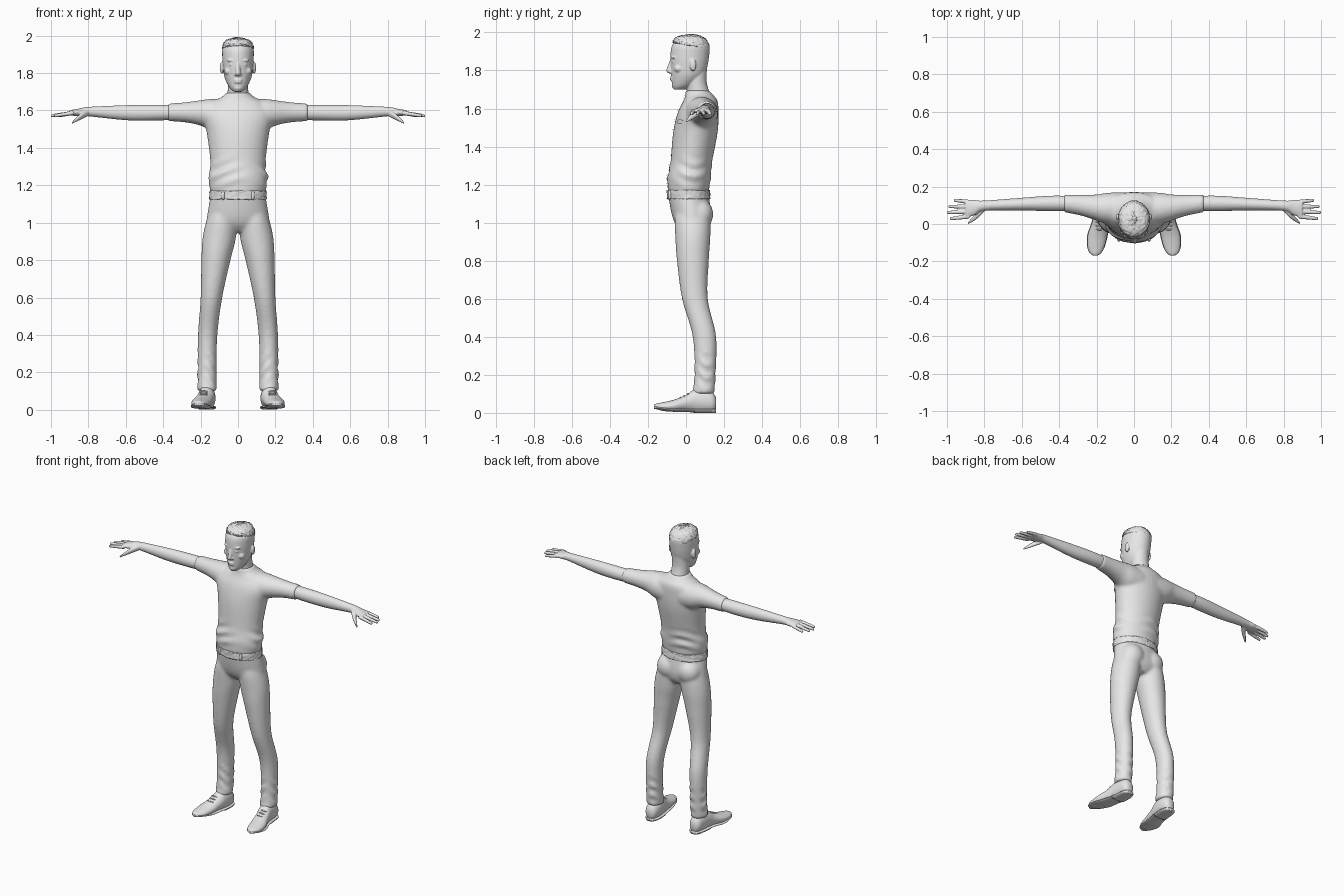
import bpy, bmesh, math, random
from mathutils import Vector, Matrix

random.seed(4)
if "Cube" in bpy.data.objects:
    bpy.data.objects.remove(bpy.data.objects["Cube"])

# One plain grey for the whole figure
GREY = bpy.data.materials.new("light grey")
GREY.use_nodes = True
GREY.diffuse_color = (.8, .8, .8, 1)
GREY.node_tree.nodes["Principled BSDF"].inputs["Base Color"].default_value = GREY.diffuse_color


def spline(rows, steps):
    """Smooth interpolation through the section rows."""
    rows = [Vector(row) for row in rows]
    for i, (here, ahead) in enumerate(zip(rows, rows[1:])):
        before, after = rows[max(i - 1, 0)], rows[min(i + 2, len(rows) - 1)]
        leave, arrive = (ahead - before) / 2, (after - here) / 2
        for k in range(steps):
            t = k / steps
            ease = t * t * (3 - 2 * t)
            yield here.lerp(ahead, ease) + leave * t * (1 - t) ** 2 - arrive * t * t * (1 - t)
    yield rows[-1]


def loft(bm, rows, axis="z", mirror=False, fold=None, steps=4, sides=32):
    """Rows hold position, two centres and two radii; fold is (low, high, depth)."""
    order = {"x": "xyz", "y": "yxz", "z": "zxy"}[axis]
    for sign in ((1, -1) if mirror else (1,)):
        rings = []
        for position, across, along, width, depth in spline(rows, steps):
            ring = []
            for k in range(sides):
                angle = math.tau * k / sides
                grow = 0
                if fold and fold[0] < position < fold[1]:
                    fade = math.sin(math.pi * (position - fold[0]) / (fold[1] - fold[0]))
                    wave = math.sin(position * 95 + 3 * math.sin(2 * angle + 1))
                    grow = fold[2] * fade * wave * math.cos(1.5 * angle) ** 2
                point = Vector()
                for letter, value in zip(order, (position,
                                                 across + (width + grow) * math.cos(angle),
                                                 along + (depth + grow) * math.sin(angle))):
                    setattr(point, letter, value)
                point.x *= sign
                point.z = max(point.z, 0)
                ring.append(bm.verts.new(point))
            rings.append(ring)
        for low, high in zip(rings, rings[1:]):
            for k in range(sides):
                n = (k + 1) % sides
                bm.faces.new((low[k], low[n], high[n], high[k]))
        bm.faces.new(rings[0][::-1])
        bm.faces.new(rings[-1])


def trunk(bm, rows, **options):
    """Upright loft on the centre line: height, depth centre, half width, half depth."""
    loft(bm, [(height, 0, centre, width, depth) for height, centre, width, depth in rows], **options)


def ball(bm, place, size):
    """Ellipsoid, repeated on the other side when off the centre line."""
    for sign in ((1, -1) if place[0] else (1,)):
        move = Matrix.Translation((sign * place[0], place[1], place[2]))
        bmesh.ops.create_uvsphere(bm, u_segments=20, v_segments=12, radius=1,
                                  matrix=move @ Matrix.Diagonal((*size, 1)))


def roughen(bm, depth):
    for vert in bm.verts:
        vert.co += Vector([random.uniform(-depth, depth) for axis in "xyz"])


def finish(name, bm, voxel=0, smooth=0):
    bmesh.ops.recalc_face_normals(bm, faces=bm.faces)
    mesh = bpy.data.meshes.new(name)
    bm.to_mesh(mesh)
    bm.free()
    part = bpy.data.objects.new(name, mesh)
    bpy.context.collection.objects.link(part)
    mesh.materials.append(GREY)
    mesh.shade_smooth()
    if voxel:
        blend = part.modifiers.new("blend", "REMESH")
        blend.mode, blend.voxel_size, blend.use_smooth_shade = "VOXEL", voxel, True
        soften = part.modifiers.new("soften", "SMOOTH")
        soften.factor, soften.iterations = 0.5, smooth
    return part


# Shirt: torso and short sleeves blended together
bm = bmesh.new()
trunk(bm, [(1.16, .012, .147, .108), (1.24, .017, .158, .114), (1.32, .028, .148, .11),
           (1.48, .05, .167, .117), (1.58, .064, .19, .107), (1.64, .076, .15, .09),
           (1.67, .07, .09, .074), (1.695, .06, .064, .062)], fold=(1.17, 1.36, .008), steps=8)
loft(bm, [(.06, .085, 1.57, .085, .09), (.14, .083, 1.577, .084, .085),
          (.2, .088, 1.587, .07, .068), (.28, .1, 1.59, .056, .054),
          (.375, .11, 1.59, .047, .047)], axis="x", mirror=True)
shirt = finish("shirt", bm, voxel=.009, smooth=6)


def plate(name, centre, half, slant=0, oval=False):
    """Thin front plate laid on the shirt."""
    bm = bmesh.new()
    bmesh.ops.create_grid(bm, x_segments=8, y_segments=40, size=1)
    for vert in bm.verts:
        across, up, _ = vert.co
        if oval:
            across *= math.sqrt(max(.02, 1 - up * up))
        vert.co = (centre[0] + half[0] * across + slant * up, -.3, centre[1] + half[1] * up)
    lay = finish(name, bm).modifiers.new("lay", "SHRINKWRAP")
    lay.target, lay.wrap_method, lay.wrap_mode = shirt, "PROJECT", "ABOVE_SURFACE"
    lay.use_project_y, lay.offset = True, .005


plate("front_zip", (0, 1.425), (.004, .245), slant=-.007)
plate("chest_patch", (.12, 1.53), (.03, .012), oval=True)

# Trousers: hips, seat and legs blended together
bm = bmesh.new()
trunk(bm, [(1.15, .012, .146, .106), (1.05, .028, .163, .105), (.99, .035, .165, .09), (.95, .04, .11, .06)])
loft(bm, [(1.1, .075, .025, .06, .07), (1.02, .086, .033, .08, .093), (.92, .1, .036, .089, .092),
          (.8, .118, .036, .078, .084), (.6, .142, .047, .058, .068), (.4, .162, .097, .052, .062),
          (.2, .165, .1, .05, .056), (.1, .165, .09, .052, .06)],
     mirror=True, fold=(.09, .34, .008), steps=10)
ball(bm, (.075, .072, 1.045), (.078, .072, .08))
finish("trousers", bm, voxel=.009, smooth=8)

# Belt with a rough woven surface, and its loops
bm = bmesh.new()
trunk(bm, [(1.125, .014, .153, .114), (1.17, .012, .152, .113)], steps=8, sides=72)
roughen(bm, .0025)
finish("belt", bm)
bm = bmesh.new()
for x, y in ((.08, -.084), (0, .118)):
    ball(bm, (x, y, 1.147), (.009, .01, .026))
finish("belt_loops", bm)

# Arms with hands, fingers and thumbs
bm = bmesh.new()
loft(bm, [(.34, .11, 1.59, .04, .04), (.45, .11, 1.588, .041, .042), (.6, .106, 1.588, .034, .04),
          (.8, .098, 1.594, .027, .025), (.85, .088, 1.59, .04, .02), (.9, .08, 1.587, .049, .014)],
     axis="x", mirror=True)
for i in range(4):
    root, tip, reach = .04 + .026 * i, .03 + .032 * i, 1 - .011 * (i - 1.2) ** 2
    loft(bm, [(.88, root, 1.587, .012, .012), (reach - .012, tip, 1.573, .009, .009),
              (reach, tip, 1.57, .004, .004)], axis="x", mirror=True, sides=12)
loft(bm, [(.8, .085, 1.588, .018, .018), (.84, .045, 1.568, .018, .017), (.888, .004, 1.533, .006, .006)],
     axis="x", mirror=True, sides=16)
finish("arms", bm, voxel=.0045, smooth=2)

# Neck and skull
bm = bmesh.new()
trunk(bm, [(1.64, .072, .066, .064), (1.69, .063, .056, .058), (1.75, .055, .055, .053), (1.84, .055, .055, .058)])
trunk(bm, [(1.7, -.035, .022, .03), (1.72, -.018, .044, .055), (1.76, .004, .066, .08), (1.8, .014, .077, .093),
           (1.88, .02, .084, .102), (1.94, .025, .079, .094), (1.98, .025, .03, .035)])
# Nose, nostrils, lips, chin, brows, cheeks, eyes and ears
trunk(bm, [(1.855, -.075, .008, .01), (1.8, -.084, .015, .02), (1.785, -.078, .012, .012)], sides=16)
ball(bm, (.013, -.078, 1.793), (.008, .011, .007))
for height in (1.751, 1.763):
    ball(bm, (0, -.072, height), (.022, .013, .006))
ball(bm, (0, -.06, 1.72), (.022, .016, .014))
ball(bm, (.033, -.062, 1.868), (.027, .016, .008))
ball(bm, (.05, -.038, 1.81), (.024, .024, .022))
ball(bm, (.033, -.064, 1.845), (.015, .012, .006))
ball(bm, (.087, .037, 1.828), (.01, .017, .032))
finish("head", bm, voxel=.0045, smooth=3)

# Cropped curly hair cap, lower at the nape
bm = bmesh.new()
trunk(bm, [(1.93, .028, .084, .096), (1.95, .027, .081, .093), (1.975, .026, .062, .07),
           (1.99, .025, .012, .014)], sides=64, steps=8)
for vert in bm.verts:
    vert.co.z -= (vert.co.y - .025) * 3 * (1.99 - vert.co.z)
roughen(bm, .003)
finish("hair", bm)

# Shoes: uppers, soles with raised toes, heels and laces
upper = [(.158, .165, .05, .022, .03), (.14, .165, .056, .038, .052), (.1, .165, .062, .045, .064),
         (.045, .17, .062, .046, .062), (0, .18, .05, .047, .044), (-.06, .195, .038, .052, .032),
         (-.12, .203, .033, .045, .023), (-.155, .206, .035, .028, .014), (-.168, .206, .037, .01, .006)]
bm = bmesh.new()
loft(bm, upper, axis="y", mirror=True)
finish("shoe_uppers", bm)
bm = bmesh.new()
sole = [(y, x, .014 + max(0, -.06 - y) * .15, width + .003, .009) for y, x, _, width, _ in upper]
heel = [(y, x, .01, width + .002, .012) for y, x, _, width, _ in upper[:4]]
for rows in (sole, heel):
    loft(bm, rows, axis="y", mirror=True)
finish("shoe_soles", bm)
bm = bmesh.new()
for i in range(3):
    ball(bm, (.184, .02 * i - .03, .08 + .01 * i), (.022, .004, .005))
finish("shoe_laces", bm)
